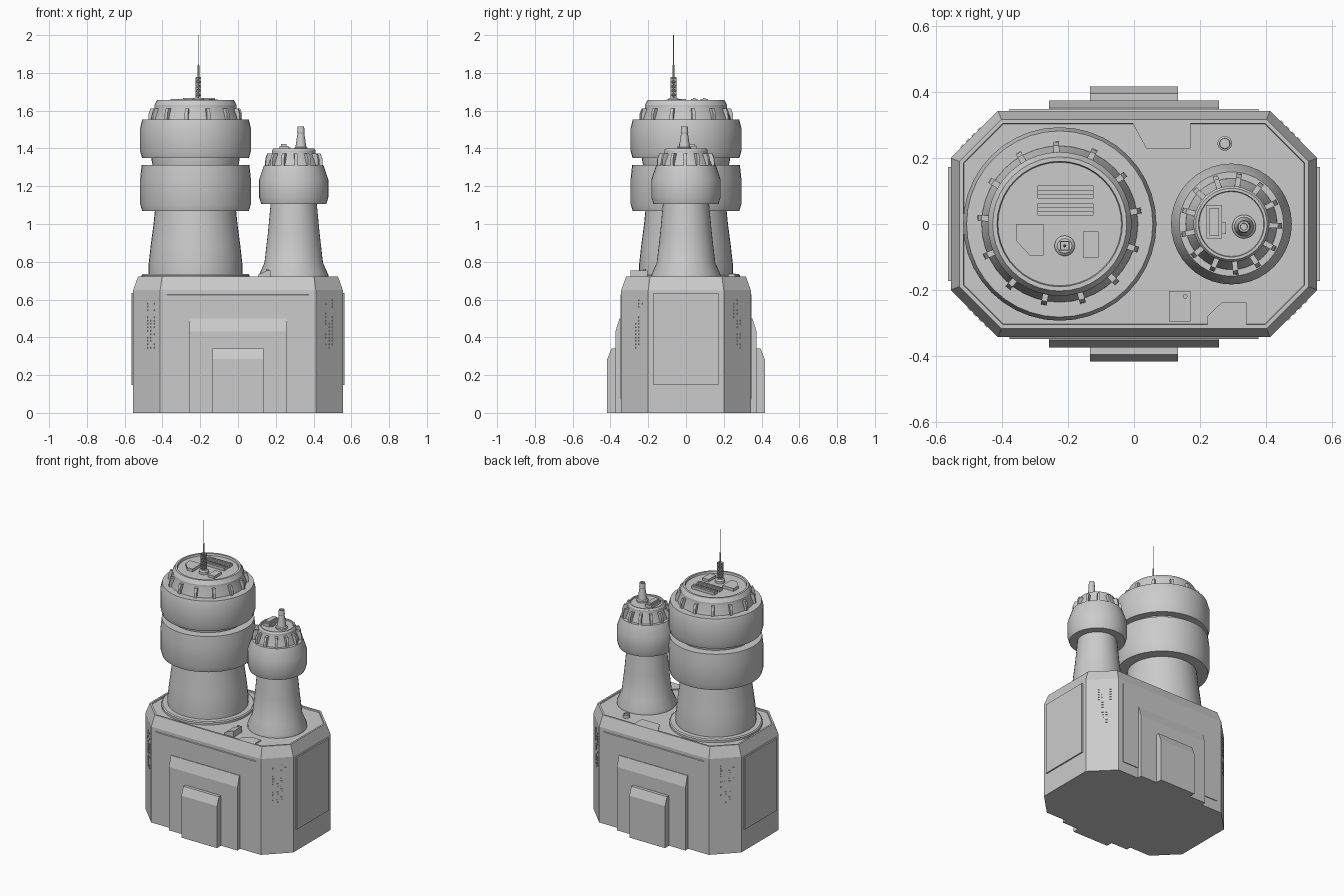
import bpy, bmesh, math, random
from mathutils import Matrix, Vector

if "Cube" in bpy.data.objects:
    bpy.data.objects.remove(bpy.data.objects["Cube"])

random.seed(4)


def finish(bm, name, smooth=False):
    bmesh.ops.recalc_face_normals(bm, faces=bm.faces)
    me = bpy.data.meshes.new(name)
    bm.to_mesh(me)
    bm.free()
    if smooth:
        me.shade_smooth()
        me.set_sharp_from_angle(angle=math.radians(25))
    ob = bpy.data.objects.new(name, me)
    bpy.context.collection.objects.link(ob)
    return ob


def loft(bm, rings):
    """Skin a stack of closed rings and cap both ends."""
    vs = [[bm.verts.new(p) for p in r] for r in rings]
    n = len(vs[0])
    for a, b in zip(vs, vs[1:]):
        for i in range(n):
            j = (i + 1) % n
            bm.faces.new((a[i], a[j], b[j], b[i]))
    bm.faces.new(vs[0][::-1])
    bm.faces.new(vs[-1])


def lathe(name, cx, cy, prof, n=40):
    bm = bmesh.new()
    loft(bm, [[(cx + r * math.cos(2 * math.pi * i / n), cy + r * math.sin(2 * math.pi * i / n), z)
               for i in range(n)] for r, z in prof])
    return finish(bm, name, True)


def prism(name, pts, z0, z1):
    bm = bmesh.new()
    loft(bm, [[(x, y, z) for x, y in pts] for z in (z0, z1)])
    return finish(bm, name)


def box(name, x0, x1, y0, y1, z0, z1):
    return prism(name, [(x0, y0), (x1, y0), (x1, y1), (x0, y1)], z0, z1)


def side_block(name, hw, prof, rot):
    """Extrude a (depth, height) profile along the wall, then turn it to face one side."""
    bm = bmesh.new()
    m = Matrix.Rotation(rot, 3, 'Z')
    loft(bm, [[m @ Vector((x, -d, z)) for d, z in prof] for x in (-hw, hw)])
    return finish(bm, name)


def rod(bm, a, b, r):
    a, b = Vector(a), Vector(b)
    m = Matrix.Translation((a + b) / 2) @ (b - a).to_track_quat('Z', 'Y').to_matrix().to_4x4()
    bmesh.ops.create_cone(bm, cap_ends=True, segments=6, radius1=r, radius2=r,
                          depth=(b - a).length, matrix=m)


# Octagonal base with sloped shoulder and recessed deck
def octagon(d, z):
    X, Y, cx, cy = 0.555 - d, 0.343 - d, 0.412 - d * 0.4, 0.2 - d * 0.4
    return [(X, -cy, z), (X, cy, z), (cx, Y, z), (-cx, Y, z),
            (-X, cy, z), (-X, -cy, z), (-cx, -Y, z), (cx, -Y, z)]


bm = bmesh.new()
loft(bm, [octagon(0, 0), octagon(0, 0.65), octagon(0.026, 0.722), octagon(0.038, 0.722), octagon(0.04, 0.714)])
finish(bm, "base")

# Stepped buttresses on front and back, flat panels on all sides
for side, rot in (("front", 0), ("back", math.pi)):
    side_block(side + "_panel", 0.377, [(0.33, 0.07), (0.348, 0.07), (0.348, 0.625), (0.33, 0.635)], rot)
    side_block(side + "_large_buttress", 0.257, [(0.33, 0), (0.374, 0), (0.374, 0.43), (0.352, 0.5), (0.33, 0.5)], rot)
    side_block(side + "_small_buttress", 0.134, [(0.36, 0), (0.417, 0), (0.417, 0.285), (0.395, 0.34), (0.36, 0.34)], rot)
for side, rot in (("right", math.pi / 2), ("left", -math.pi / 2)):
    side_block(side + "_panel", 0.172, [(0.54, 0.147), (0.564, 0.147), (0.564, 0.635), (0.54, 0.635)], rot)

# Small windows on the four corner walls
bm = bmesh.new()
for sx in (-1, 1):
    for sy in (-1, 1):
        for col in range(4):
            for row in range(15):
                upper = row > 8
                if random.random() < 0.3 or (col == 0 and not upper) or (col == 2 and upper):
                    continue
                t = (col - 1.5) * 0.024 * sx * sy + 0.015
                m = (Matrix.Translation((sx * 0.4835, sy * 0.2715, 0.345 + row * 0.018))
                     @ Matrix.Rotation(math.atan2(sy, sx), 4, 'Z')
                     @ Matrix.Translation((0, t, 0)) @ Matrix.Diagonal((0.006, 0.012, 0.008, 1)))
                bmesh.ops.create_cube(bm, size=1, matrix=m)
finish(bm, "corner_windows")

# Deck details
prism("deck_tab_back", [(-0.007, 0.31), (0.038, 0.228), (0.171, 0.228), (0.171, 0.31)], 0.70, 0.722)
prism("deck_tab_front", [(0.222, -0.307), (0.34, -0.307), (0.34, -0.238), (0.265, -0.238), (0.222, -0.28)], 0.70, 0.722)
lathe("deck_vent", 0.275, 0.244, [(0.022, 0.71), (0.022, 0.735), (0.016, 0.738), (0.015, 0.73)], 20)
bm = bmesh.new()
loft(bm, [[(x, y, z) for x, z in ((0.106, 0.71), (0.171, 0.71), (0.171, 0.755), (0.155, 0.755), (0.106, 0.73))]
          for y in (-0.295, -0.203)])
finish(bm, "deck_hatch")
lathe("deck_hatch_knob", 0.155, -0.219, [(0.007, 0.74), (0.007, 0.762)], 12)

# Large tower
LX = -0.225
lathe("large_tower_foot", LX, 0, [(0.287, 0.71), (0.287, 0.728), (0.28, 0.734)])
lathe("large_tower_stem", LX, 0, [(0.248, 0.72), (0.248, 0.79), (0.238, 0.88), (0.222, 1.0), (0.213, 1.09)])
lathe("large_tower_lower_ring", LX, 0, [(0.2, 1.07), (0.283, 1.07), (0.293, 1.105), (0.293, 1.24),
                                        (0.285, 1.313), (0.22, 1.313)])
lathe("large_tower_neck", LX, 0, [(0.225, 1.30), (0.232, 1.335), (0.232, 1.36)])
lathe("large_tower_upper_ring", LX, 0, [(0.22, 1.35), (0.283, 1.35), (0.293, 1.385), (0.293, 1.51),
                                        (0.282, 1.552), (0.22, 1.552)])
lathe("large_tower_cap", LX, 0, [(0.238, 1.54), (0.236, 1.56), (0.218, 1.61), (0.218, 1.63), (0.203, 1.656),
                                 (0.19, 1.656), (0.187, 1.643)])

# Small tower
SX = 0.295
lathe("small_tower_stem", SX, 0, [(0.183, 0.71), (0.183, 0.732), (0.155, 0.795), (0.137, 0.95), (0.121, 1.12)])
lathe("small_tower_head", SX, 0, [(0.1, 1.105), (0.172, 1.105), (0.183, 1.14), (0.183, 1.235),
                                  (0.158, 1.31), (0.12, 1.31)])
lathe("small_tower_cap", SX, 0, [(0.14, 1.30), (0.137, 1.32), (0.115, 1.372), (0.115, 1.39), (0.108, 1.40),
                                 (0.1, 1.40), (0.098, 1.392)])


# Ring of sloped fins round each tower cap
def fins(name, cx, r, z0, start, w):
    bm = bmesh.new()
    prof = ((r - 0.04, z0 - 0.01), (r, z0 - 0.01), (r - 0.002, z0 + 0.035),
            (r - 0.012, z0 + 0.062), (r - 0.04, z0 + 0.062))
    for i in range(13):
        m = Matrix.Translation((cx, 0, 0)) @ Matrix.Rotation(math.radians(start) + i * 2 * math.pi / 13, 4, 'Z')
        loft(bm, [[m @ Vector((a, y, z)) for a, z in prof] for y in (-w / 2, w / 2)])
    return finish(bm, name)


fins("large_tower_fins", LX, 0.25, 1.55, 9.5, 0.018)
fins("small_tower_fins", SX, 0.154, 1.31, -2, 0.016)

# Roof equipment on the large tower
box("roof_duct_1", -0.292, -0.122, 0.077, 0.116, 1.64, 1.662)
box("roof_duct_1_ridge", -0.292, -0.122, 0.09, 0.103, 1.66, 1.667)
box("roof_duct_2", -0.292, -0.122, 0.026, 0.062, 1.64, 1.662)
box("roof_duct_2_ridge", -0.292, -0.122, 0.038, 0.05, 1.66, 1.667)
prism("roof_cabin", [(-0.358, 0), (-0.358, -0.05), (-0.315, -0.096), (-0.274, -0.096), (-0.274, 0)], 1.64, 1.662)
box("roof_box", -0.154, -0.107, -0.102, -0.022, 1.64, 1.66)

# Lattice antenna mast
AX, AY, h = -0.21, -0.066, 0.013
lathe("mast_foot", AX, AY, [(0.031, 1.64), (0.031, 1.66), (0.022, 1.668)], 20)
bm = bmesh.new()
corners = [(AX - h, AY - h), (AX + h, AY - h), (AX + h, AY + h), (AX - h, AY + h)]
levels = [1.66 + i * 0.023 for i in range(6)]
for i, a in enumerate(corners):
    b = corners[(i + 1) % 4]
    rod(bm, (*a, levels[0]), (*a, levels[-1]), 0.0025)
    for z0, z1 in zip(levels, levels[1:]):
        rod(bm, (*a, z0), (*b, z1), 0.002)
        rod(bm, (*b, z0), (*a, z1), 0.002)
        rod(bm, (*a, z1), (*b, z1), 0.002)
finish(bm, "mast_lattice")
lathe("mast_rod", AX, AY, [(0.005, 1.65), (0.005, 1.84), (0.0018, 1.845), (0.0015, 2.0)], 8)

# Roof equipment on the small tower
lathe("small_tower_spire", 0.333, -0.008, [(0.036, 1.385), (0.036, 1.402), (0.029, 1.408), (0.018, 1.48),
                                           (0.02, 1.485), (0.017, 1.517), (0.011, 1.517), (0.01, 1.51)], 20)
box("small_roof_cabin", 0.22, 0.267, -0.044, 0.057, 1.38, 1.412)
box("small_roof_cabin_top", 0.228, 0.258, -0.036, 0.048, 1.41, 1.424)
box("small_roof_step", 0.265, 0.278, -0.03, 0.005, 1.38, 1.404)
